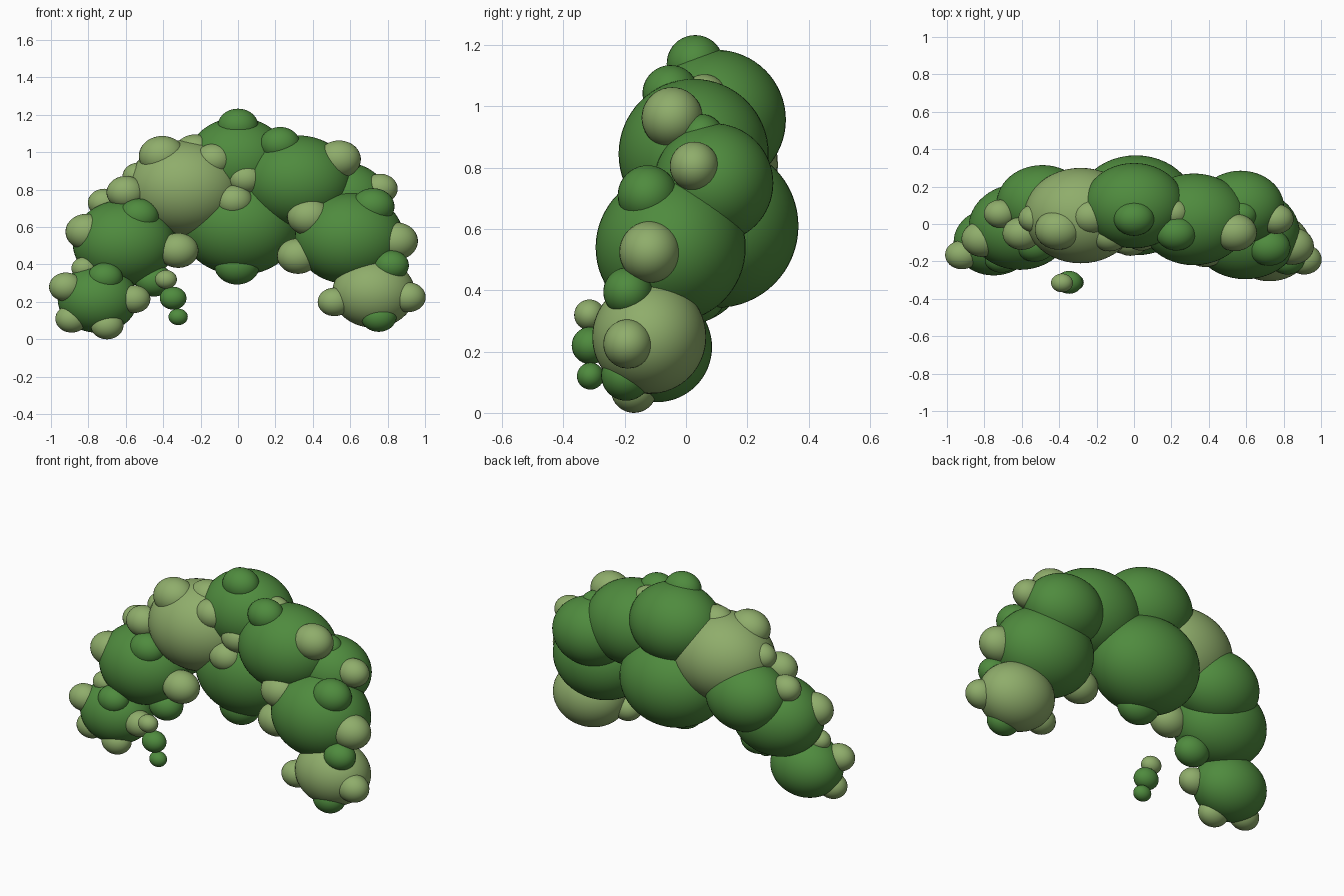
import bpy

cube = bpy.data.objects.get("Cube")
if cube:
    bpy.data.objects.remove(cube, do_unlink=True)


def make_material(name, rgb):
    mat = bpy.data.materials.new(name)
    mat.use_nodes = True
    mat.diffuse_color = (*rgb, 1)
    mat.node_tree.nodes["Principled BSDF"].inputs["Base Color"].default_value = (*rgb, 1)
    return mat


DARK = make_material("leaf green", (0.078, 0.258, 0.048))
LIGHT = make_material("pale sage green", (0.275, 0.418, 0.147))


def puff(name, mat, x, y, z, r, stretch=1.17, segments=32, rings=20):
    """Smooth foliage ball, slightly widened along x."""
    bpy.ops.mesh.primitive_uv_sphere_add(segments=segments, ring_count=rings,
                                         radius=1, location=(x, y, z))
    ob = bpy.context.object
    ob.name = name
    ob.scale = (r * stretch, r, r)
    ob.data.materials.append(mat)
    bpy.ops.object.shade_smooth()
    return ob


# Large clumps that form the arch
clumps = [
    ("crown_clump", DARK, 0, 0.098, 0.957, 0.228),
    ("centre_clump", DARK, 0.01, 0.1, 0.61, 0.267),
    ("left_shoulder_clump", DARK, 0.32, 0.025, 0.845, 0.245),
    ("left_back_clump", DARK, 0.57, 0.09, 0.75, 0.195),
    ("left_side_clump", DARK, 0.595, -0.05, 0.54, 0.245),
    ("left_end_clump", LIGHT, 0.725, -0.12, 0.248, 0.186),
    ("right_shoulder_clump", LIGHT, -0.285, 0.045, 0.81, 0.255),
    ("right_back_clump", DARK, -0.49, 0.11, 0.65, 0.205),
    ("right_side_clump", DARK, -0.61, -0.015, 0.515, 0.23),
    ("right_end_clump", DARK, -0.75, -0.095, 0.215, 0.18),
]
for name, mat, x, y, z, r in clumps:
    puff(name, mat, x, y, z, r, 1.19, 48, 32)

# Small dark tufts on the clumps
dark_tufts = [
    (0, 0.03, 1.14, 0.093), (0.225, -0.05, 1.043, 0.092),
    (0.57, 0.05, 0.90, 0.075), (0.722, -0.125, 0.71, 0.098),
    (0.82, -0.19, 0.395, 0.08), (0.752, -0.195, 0.122, 0.082),
    (-0.005, 0.03, 0.397, 0.104), (-0.53, -0.11, 0.66, 0.092),
    (-0.45, -0.05, 0.315, 0.086), (-0.71, -0.18, 0.33, 0.08),
]
for i, t in enumerate(dark_tufts, 1):
    puff(f"dark_tuft_{i}", DARK, *t)

# Small pale tufts, from the left end round to the right end
pale_tufts = [
    (0.91, -0.19, 0.225, 0.08), (0.515, -0.17, 0.20, 0.076),
    (0.845, -0.118, 0.525, 0.1), (0.32, -0.08, 0.445, 0.095),
    (0.38, -0.13, 0.655, 0.1), (0.54, -0.045, 0.963, 0.1),
    (0.76, 0.027, 0.805, 0.08), (0.21, 0.06, 1.03, 0.075),
    (0.04, -0.06, 0.86, 0.082), (-0.02, -0.085, 0.74, 0.085),
    (-0.405, -0.03, 0.98, 0.107), (-0.23, 0.04, 1.0, 0.095),
    (-0.13, -0.06, 0.96, 0.086), (-0.53, 0.03, 0.87, 0.075),
    (-0.6, -0.05, 0.785, 0.088), (-0.715, 0.055, 0.73, 0.075),
    (-0.81, -0.08, 0.575, 0.096), (-0.32, -0.09, 0.475, 0.093),
    (-0.82, -0.11, 0.38, 0.06), (-0.92, -0.165, 0.28, 0.077),
    (-0.89, -0.14, 0.11, 0.074), (-0.70, -0.17, 0.075, 0.075),
    (-0.555, -0.16, 0.215, 0.074),
]
for i, t in enumerate(pale_tufts, 1):
    puff(f"pale_tuft_{i}", LIGHT, *t)

# Loose hanging sprig at the front
puff("sprig_top", LIGHT, -0.385, -0.315, 0.32, 0.05)
puff("sprig_middle", DARK, -0.347, -0.312, 0.22, 0.061)
puff("sprig_tip", DARK, -0.32, -0.312, 0.12, 0.044)
